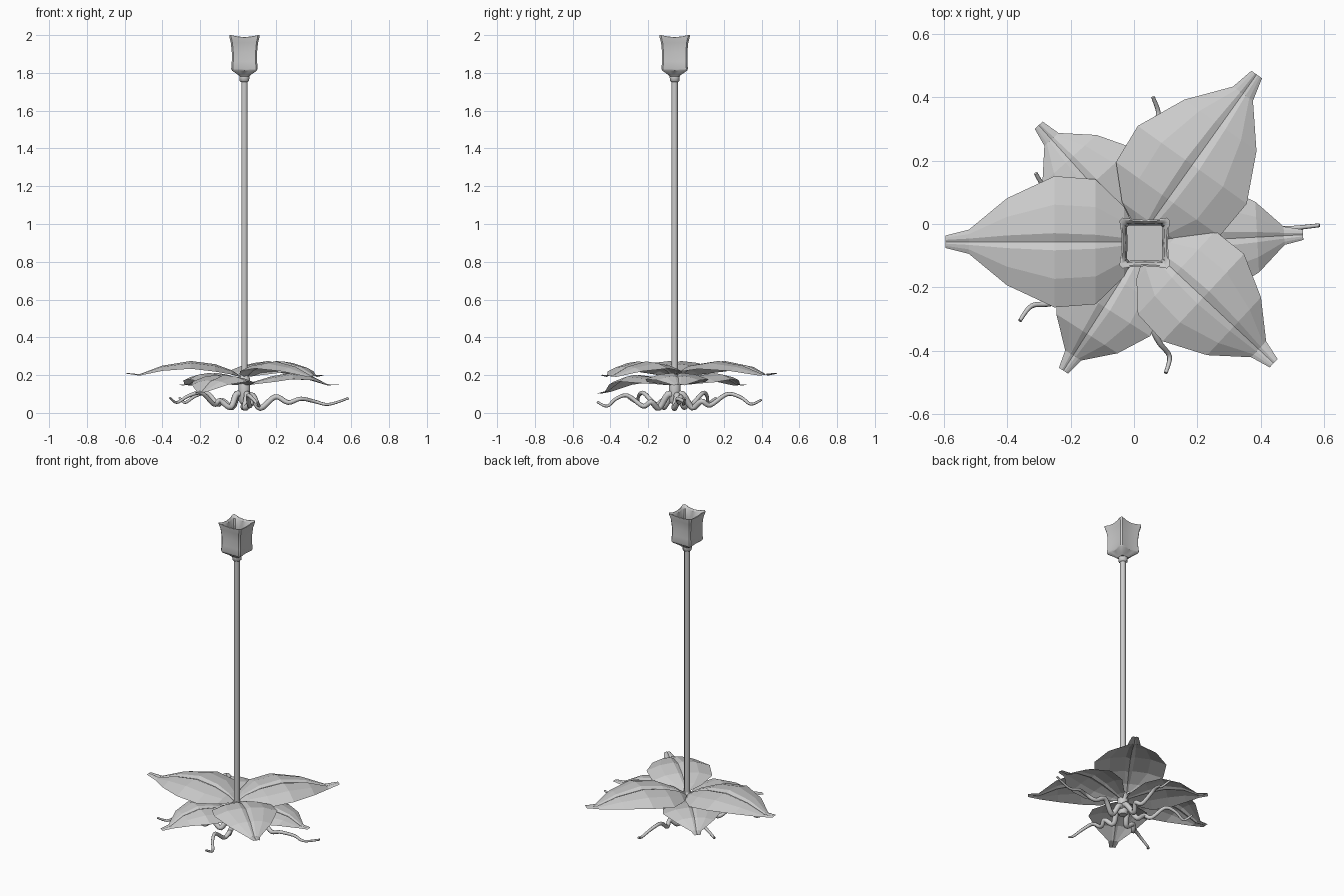
import bpy, bmesh, math
from mathutils import Vector

if "Cube" in bpy.data.objects:
    bpy.data.objects.remove(bpy.data.objects["Cube"])

CX, CY = 0.034, -0.06
grey = bpy.data.materials.new("plain_grey")
grey.diffuse_color = (0.6, 0.6, 0.6, 1)
grey.use_nodes = True
grey.node_tree.nodes["Principled BSDF"].inputs["Base Color"].default_value = grey.diffuse_color


def finish(name, bm, smooth=None, fix=True):
    if fix:
        bmesh.ops.recalc_face_normals(bm, faces=bm.faces)
    me = bpy.data.meshes.new(name)
    bm.to_mesh(me)
    bm.free()
    me.materials.append(grey)
    ob = bpy.data.objects.new(name, me)
    bpy.context.collection.objects.link(ob)
    if smooth:
        bpy.context.view_layer.objects.active = ob
        ob.select_set(True)
        bpy.ops.object.shade_smooth_by_angle(angle=math.radians(smooth))
        ob.select_set(False)
    return ob


def loft(name, rings, smooth=None):
    """Skin closed rings of points and cap both ends."""
    bm = bmesh.new()
    loops = [[bm.verts.new(p) for p in ring] for ring in rings]
    n = len(loops[0])
    for a, b in zip(loops, loops[1:]):
        for i in range(n):
            j = (i + 1) % n
            bm.faces.new((a[i], a[j], b[j], b[i]))
    bm.faces.new(loops[0][::-1])
    bm.faces.new(loops[-1])
    return finish(name, bm, smooth)


def circle(z, r, n=8):
    return [(CX + r * math.cos((i + .5) * math.tau / n),
             CY + r * math.sin((i + .5) * math.tau / n), z) for i in range(n)]


def square(z, corner, mid, lift=0.0):
    """Square ring with clipped corners and bowed-in sides."""
    ring = []
    for k in range(4):
        c, s = math.cos(k * math.pi / 2), math.sin(k * math.pi / 2)
        for t in (-.88, -.45, 0, .45, .88):
            d = mid + (corner - mid) * t * t / .77
            x, y = d, t * corner
            ring.append((CX + x * c - y * s, CY + x * s + y * c, z + lift * t * t))
    return ring


# Stem, thicker foot and collar
loft("stem", [circle(0.15, 0.018), circle(1.765, 0.018)], 50)
loft("stem_foot", [circle(z, r) for z, r in
                   ((0.05, .024), (0.065, .033), (0.18, .033), (0.2, .022))], 50)
loft("collar", [circle(z, r) for z, r in
                ((1.752, .02), (1.758, .027), (1.785, .029), (1.79, .026))], 50)

# Hollow square cup with flared rim
loft("cup", [square(*p) for p in (
    (1.782, .027, .027), (1.79, .034, .033), (1.812, .066, .062), (1.822, .070, .065),
    (1.86, .067, .064), (1.91, .067, .064), (1.96, .072, .067),
    (1.982, .080, .073, .010), (1.988, .080, .073, .015), (1.990, .074, .068, .010),
    (1.982, .062, .060), (1.92, .056, .055), (1.83, .056, .055))], 35)

# Leaf stations: distance, half width, height, rib half width
UPPER = ((.02, .02, .195, .008), (.065, .11, .225, .012), (.155, .197, .258, .022),
         (.285, .207, .275, .027), (.435, .137, .25, .02), (.555, .038, .205, .01),
         (.628, .02, .212, .006))
LOWER = ((.02, .02, .15, .008), (.05, .07, .165, .01), (.15, .16, .195, .018),
         (.25, .172, .212, .022), (.355, .115, .195, .016), (.44, .03, .152, .009),
         (.5, .017, .15, .005))


def leaf(name, stations, angle, length=1, width=1, tip_drop=0, ox=CX, oy=CY):
    bm = bmesh.new()
    ca, sa = math.cos(math.radians(angle)), math.sin(math.radians(angle))
    rows = []
    end = stations[-1][0]
    for r, w, z, rib in stations:
        z -= tip_drop * (r / end) ** 2
        r, w = r * length, w * width
        half = (w + rib) / 2
        row = []
        # drooping blade on each side of a grooved rib
        for u, dz in ((-w, -.2 * w), (-half, -.05 * w), (-rib, 0), (0, -.4 * rib),
                      (rib, 0), (half, -.05 * w), (w, -.2 * w)):
            row.append(bm.verts.new((ox + r * ca - u * sa, oy + r * sa + u * ca, z + dz)))
        rows.append(row)
    for a, b in zip(rows, rows[1:]):
        for i in range(6):
            bm.faces.new((a[i], b[i], b[i + 1], a[i + 1]))
    return finish(name, bm, fix=False)


leaf("upper_leaf_left", UPPER, 180, oy=-.056)
leaf("upper_leaf_back", UPPER, 54.5, 1.02, 1.02, ox=.015, oy=-.05)
leaf("upper_leaf_front", UPPER, -43, .885, .91, .01)
leaf("lower_leaf_right", LOWER, 3, 1, .97)
leaf("lower_leaf_back", LOWER, 132, 1, 1)
leaf("lower_leaf_front", LOWER, 237.5, .955, 1, .045)


# Wavy roots: (fraction along, sideways offset, height)
WAVE = ((0, 0, .08), (.09, .01, .1), (.2, -.01, .03), (.31, .015, .065), (.41, .0, .045),
        (.6, -.02, .105), (.76, -.005, .09), (.88, .02, .055), (1, 0, .08))
LONG = ((0, 0, .08), (.08, .01, .09), (.15, -.01, .025), (.3, .015, .085), (.42, 0, .055),
        (.54, -.015, .075), (.68, .01, .06), (.81, 0, .045), (1, 0, .078))


def root(name, tip, wave, side=1, dz=0):
    axis = Vector((tip[0] - CX, tip[1] - CY, 0))
    across = Vector((-axis.y, axis.x, 0)).normalized() * side
    pts = [Vector((CX, CY, 0)) + axis * t + across * u + Vector((0, 0, z + dz * t))
           for t, u, z in wave]
    # smooth spline through the points
    path = []
    for i in range(len(pts) - 1):
        p0, p1, p2, p3 = (pts[max(i - 1, 0)], pts[i], pts[i + 1], pts[min(i + 2, len(pts) - 1)])
        for s in range(5):
            t = s / 5
            path.append(.5 * (2 * p1 + (p2 - p0) * t + (2 * p0 - 5 * p1 + 4 * p2 - p3) * t * t
                              + (3 * p1 - p0 - 3 * p2 + p3) * t ** 3))
    path.append(pts[-1])
    rings = []
    for i, p in enumerate(path):
        tan = (path[min(i + 1, len(path) - 1)] - path[max(i - 1, 0)]).normalized()
        up = tan.cross(across).normalized()
        flat = up.cross(tan)
        r = .019 - .013 * i / (len(path) - 1)
        rings.append([p + r * (flat * math.cos(k * math.tau / 8) + up * math.sin(k * math.tau / 8))
                      for k in range(8)])
    loft(name, rings, 50)


root("root_right", (.585, -.004), LONG)
root("root_back", (.06, .4), WAVE, -1, -.01)
root("root_back_left", (-.31, .16), WAVE)
root("root_left", (-.36, -.305), WAVE, -1)
root("root_front", (.10, -.47), WAVE, 1, -.022)
